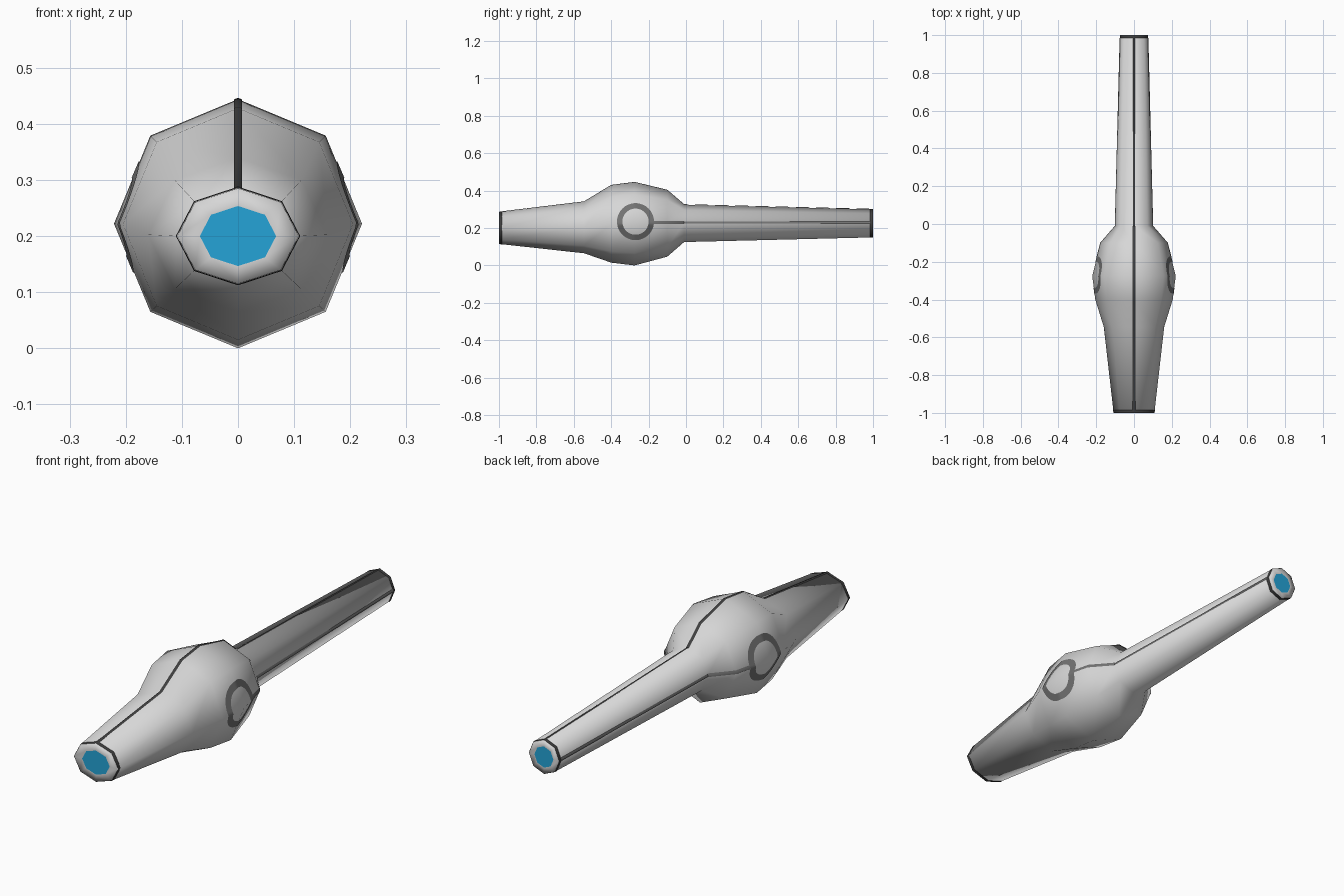
import bpy, math
from mathutils import Vector
from mathutils.bvhtree import BVHTree

if "Cube" in bpy.data.objects:
    bpy.data.objects.remove(bpy.data.objects["Cube"])


def material(name, col):
    m = bpy.data.materials.new(name)
    m.diffuse_color = (*col, 1)
    m.use_nodes = True
    m.node_tree.nodes["Principled BSDF"].inputs["Base Color"].default_value = m.diffuse_color
    return m


GREY = material("light grey", (0.68, 0.68, 0.68))
MID = material("mid grey", (0.17, 0.17, 0.17))
DARK = material("dark grey", (0.05, 0.05, 0.05))
BLUE = material("blue glow", (0.018, 0.37, 0.68))


def make(name, verts, faces, mat, smooth=True):
    me = bpy.data.meshes.new(name)
    me.from_pydata([tuple(v) for v in verts], [], faces)
    me.materials.append(mat)
    ob = bpy.data.objects.new(name, me)
    bpy.context.collection.objects.link(ob)
    if smooth:
        me.shade_smooth()
    return ob


def octagon(y, hw, z0, z1, k=1.0):
    cz, hh = (z0 + z1) / 2, (z1 - z0) / 2
    return [Vector((hw * k * math.sin(i * math.pi / 4), y,
                    cz + hh * k * math.cos(i * math.pi / 4))) for i in range(8)]


def loft(rings):
    """Join octagonal rings running towards +y."""
    verts = [v for r in rings for v in r]
    faces = [(8 * r + i, 8 * r + 8 + i, 8 * r + 8 + (i + 1) % 8, 8 * r + (i + 1) % 8)
             for r in range(len(rings) - 1) for i in range(8)]
    return verts, [f[::-1] for f in faces]


# Hull sections: y, half width, bottom z, top z
SECTIONS = [(-1, 0.108, 0.115, 0.285), (-0.545, 0.16, 0.065, 0.34),
            (-0.40, 0.205, 0.015, 0.428), (-0.275, 0.221, 0.0, 0.444),
            (-0.10, 0.178, 0.047, 0.402), (-0.01, 0.1, 0.125, 0.325),
            (1, 0.074, 0.15, 0.30)]
first, last = SECTIONS[0], SECTIONS[-1]
CAP = 0.63
rings = [octagon(*first, CAP)] + [octagon(*s) for s in SECTIONS] + [octagon(*last, CAP)]
verts, faces = loft(rings)
# orient outward
a, b, c = (verts[i] for i in faces[24][:3])
if (b - a).cross(c - a).dot(Vector((a.x, 0, a.z - 0.22))) < 0:
    faces = [f[::-1] for f in faces]
make("hull", verts, faces, GREY)
tree = BVHTree.FromPolygons(verts, faces)

# Blue end discs, filling both ends
make("front_light", rings[0], [tuple(range(8))[::-1]], BLUE, False)
make("rear_light", rings[-1], [tuple(range(8))], BLUE, False)
for n in ("front_light", "rear_light"):
    me = bpy.data.objects[n].data
    want = -1 if n == "front_light" else 1
    if me.polygons[0].normal.y * want < 0:
        me.flip_normals()


def section_at(y):
    for p, q in zip(SECTIONS, SECTIONS[1:]):
        if y <= q[0]:
            t = (y - p[0]) / (q[0] - p[0])
            return tuple(u + (w - u) * t for u, w in zip(p, q))


# Thin dark trim bands at both ends
for name, y0, y1 in (("front_band", -0.999, -0.984), ("rear_band", 0.984, 0.999)):
    v, f = loft([octagon(y, hw + 0.001, z0 - 0.001, z1 + 0.001)
                 for y, hw, z0, z1 in (section_at(y0), section_at(y1))])
    ob = make(name, v, f, DARK)
    p = ob.data.polygons[0]
    if p.normal.dot(p.center - Vector((0, p.center.y, 0.22))) < 0:
        ob.data.flip_normals()


def decal(name, rows, closed, direction, mat):
    """Project rows of points onto the hull along a direction, as a thin plate."""
    n = len(rows[0])
    d = Vector(direction)
    pts = []
    for p in (p for r in rows for p in r):
        hit = tree.ray_cast(Vector(p) - d * 2, d)
        pts.append(hit[0] - d * 0.0025)
    fs = []
    for r in range(len(rows) if closed else len(rows) - 1):
        s = (r + 1) % len(rows)
        fs += [(r * n + i, s * n + i, s * n + i + 1, r * n + i + 1) for i in range(n - 1)]
    ob = make(name, pts, fs, mat)
    if sum(p.normal.dot(d) for p in ob.data.polygons) > 0:
        ob.data.flip_normals()


# Seam along the top ridge, narrower on the tail
ys = [-0.998, -0.545, -0.40, -0.275, -0.10, -0.01]
decal("top_seam", [[(x, y, 0) for x in (-0.007, 0, 0.007)] for y in ys], False, (0, 0, -1), DARK)
decal("tail_top_seam", [[(x, y, 0) for x in (-0.004, 0, 0.004)] for y in (-0.01, 0.998)],
      False, (0, 0, -1), DARK)

# Side rings and the lines that run from them to the tail end
for side, sx in (("right", 1), ("left", -1)):
    d = (-sx, 0, 0)
    ring = [[(0, -0.27 + r * math.cos(t), 0.234 + r * math.sin(t))
             for r in (0.07, 0.08, 0.09, 0.099)]
            for t in (i * math.tau / 64 for i in range(64))]
    decal(side + "_ring", ring, True, d, MID)
    decal(side + "_line", [[(0, y, 0.23 + z) for z in (-0.008, -0.003, 0.002, 0.007)]
                           for y in (-0.171, -0.10, -0.01)], False, d, MID)
    decal(side + "_tail_line", [[(0, y, 0.229 + z) for z in (-0.006, -0.002, 0.002, 0.006)]
                                for y in (-0.01, 0.985)], False, d, MID)
